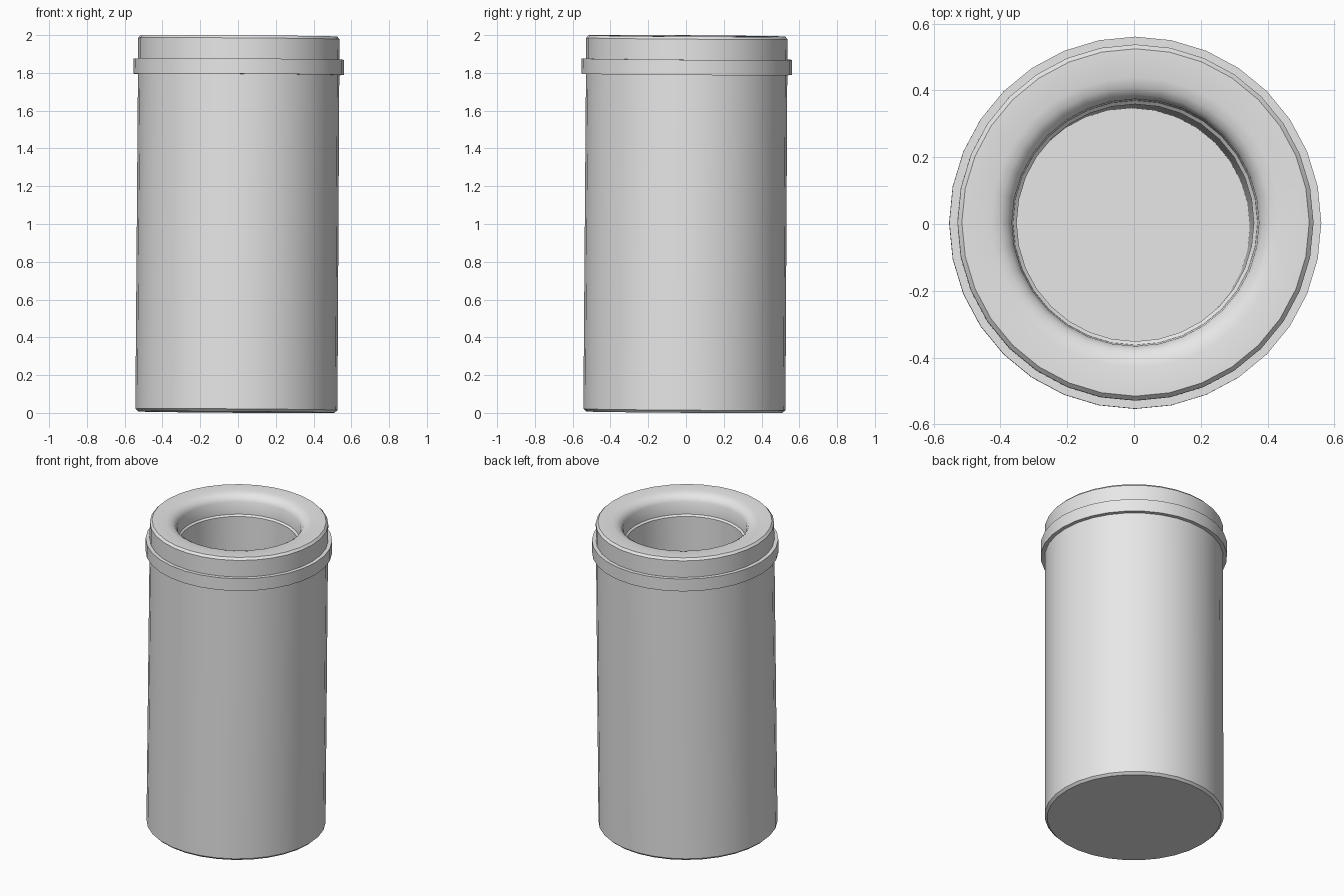
import bpy, bmesh, math
from mathutils import Matrix

cube = bpy.data.objects.get("Cube")
if cube:
    bpy.data.objects.remove(cube, do_unlink=True)

SIDES = 32
TILT = math.radians(0.38)

grey = bpy.data.materials.new("light grey")
grey.use_nodes = True
colour = (0.8, 0.8, 0.8, 1)
grey.diffuse_color = colour
grey.node_tree.nodes["Principled BSDF"].inputs["Base Color"].default_value = colour

# The whole container leans very slightly about its middle
lean = (Matrix.Translation((-0.002, -0.002, 0.996))
        @ Matrix.Rotation(TILT, 4, 'Y') @ Matrix.Rotation(-TILT, 4, 'X')
        @ Matrix.Translation((0, 0, -0.996)))


def lathe(name, profile, closed=False):
    """Spin a (radius, height) profile around z; radius 0 makes a pole."""
    bm = bmesh.new()
    rings = []
    for r, z in profile:
        if r == 0:
            rings.append([bm.verts.new((0, 0, z))] * SIDES)
        else:
            angles = [math.tau * i / SIDES for i in range(SIDES)]
            rings.append([bm.verts.new((r * math.cos(a), r * math.sin(a), z)) for a in angles])
    pairs = list(zip(rings, rings[1:]))
    if closed:
        pairs.append((rings[-1], rings[0]))
    for a, b in pairs:
        for i in range(SIDES):
            j = (i + 1) % SIDES
            corners = list(dict.fromkeys((a[i], a[j], b[j], b[i])))
            bm.faces.new(corners)
    bmesh.ops.recalc_face_normals(bm, faces=bm.faces)
    bm.transform(lean)
    mesh = bpy.data.meshes.new(name)
    bm.to_mesh(mesh)
    bm.free()
    mesh.materials.append(grey)
    obj = bpy.data.objects.new(name, mesh)
    bpy.context.collection.objects.link(obj)
    bpy.ops.object.select_all(action='DESELECT')
    obj.select_set(True)
    bpy.context.view_layer.objects.active = obj
    bpy.ops.object.shade_smooth_by_angle(angle=math.radians(35))
    return obj


# Jar: chamfered foot, straight wall, hollow inside
lathe("jar_body", [(0, 0.004), (0.52, 0.004), (0.535, 0.018), (0.533, 1.86),
                   (0.355, 1.86), (0.355, 0.06), (0, 0.06)])

# Lid: stepped collar, chamfered rim, rounded mouth
lathe("lid", [(0.53, 1.792), (0.557, 1.792), (0.557, 1.873), (0.533, 1.873),
              (0.533, 1.982), (0.52, 1.996), (0.435, 1.996), (0.405, 1.988),
              (0.384, 1.974), (0.37, 1.95), (0.366, 1.87), (0.355, 1.86),
              (0.53, 1.86)], closed=True)
